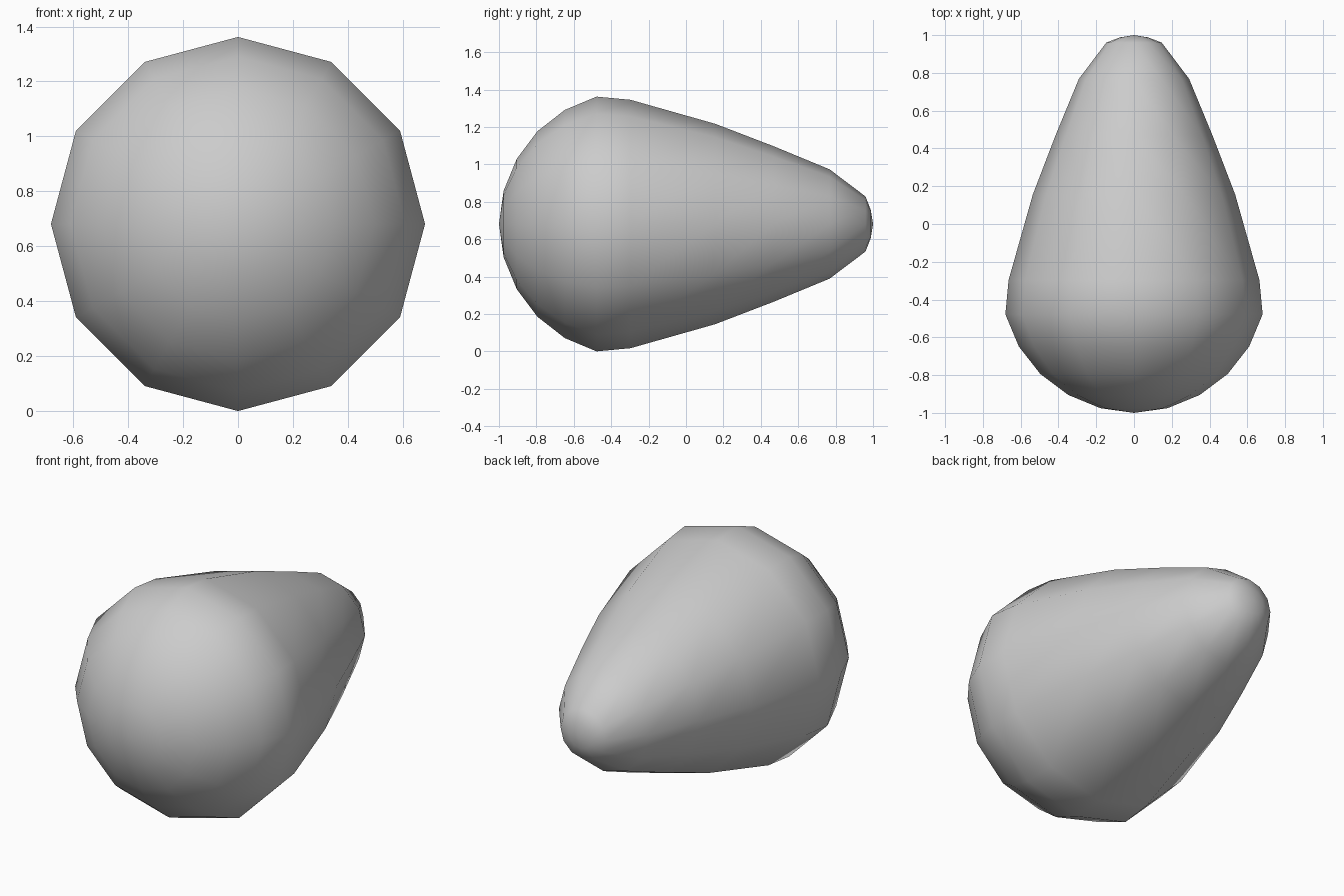
import bpy, bmesh, math

if "Cube" in bpy.data.objects:
    bpy.data.objects.remove(bpy.data.objects["Cube"])

SIDES, CZ = 12, 0.681

# Teardrop profile: (y, radius), from blunt front to narrow back
profile = [(-0.975, 0.178), (-0.905, 0.348), (-0.794, 0.496), (-0.648, 0.61),
           (-0.478, 0.681), (-0.297, 0.664), (0.155, 0.536), (0.468, 0.416),
           (0.768, 0.292), (0.96, 0.147), (0.988, 0.075)]

bm = bmesh.new()

# Rings around the y axis
rings = [[bm.verts.new((r * math.cos(2 * math.pi * i / SIDES), y,
                        CZ + r * math.sin(2 * math.pi * i / SIDES)))
          for i in range(SIDES)] for y, r in profile]
front, back = bm.verts.new((0, -1, CZ)), bm.verts.new((0, 1, CZ))

# Skin between rings and pointed end caps
for i in range(SIDES):
    j = (i + 1) % SIDES
    for a, b in zip(rings, rings[1:]):
        bm.faces.new((a[i], a[j], b[j], b[i]))
    bm.faces.new((front, rings[0][j], rings[0][i]))
    bm.faces.new((back, rings[-1][i], rings[-1][j]))
bmesh.ops.recalc_face_normals(bm, faces=bm.faces)
for f in bm.faces:
    f.smooth = True

mesh = bpy.data.meshes.new("teardrop_body")
bm.to_mesh(mesh)
bm.free()
bpy.context.collection.objects.link(bpy.data.objects.new("teardrop_body", mesh))
